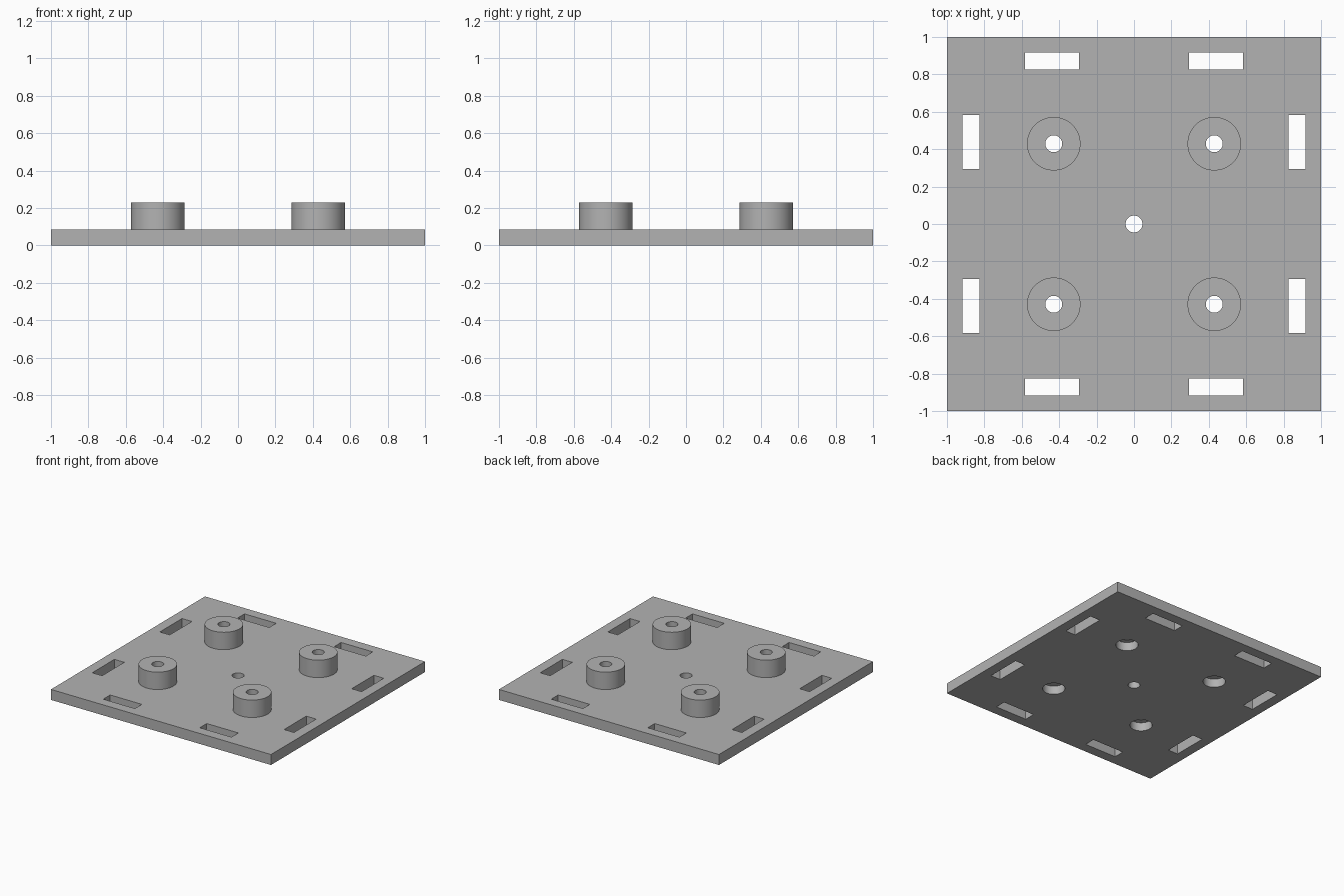
import bpy
import bmesh
import math
from mathutils import Matrix

old = bpy.data.objects.get("Cube")
if old:
    bpy.data.objects.remove(old, do_unlink=True)

PLATE_TOP = 0.086
BOSS_TOP = 0.229
BOSS_POS = 0.429
SLOT_ALONG, SLOT_OUT = 0.439, 0.872
SEGMENTS = 64

grey = bpy.data.materials.new("plain grey")
grey.use_nodes = True
colour = (0.45, 0.45, 0.45, 1)
grey.diffuse_color = colour
grey.node_tree.nodes["Principled BSDF"].inputs["Base Color"].default_value = colour


def add_box(bm, x, y, sx, sy, z0, z1):
    place = Matrix.Translation((x, y, (z0 + z1) / 2))
    bmesh.ops.create_cube(bm, size=1, matrix=place @ Matrix.Diagonal((sx, sy, z1 - z0, 1)))


def add_cylinder(bm, x, y, radius, z0, z1):
    bmesh.ops.create_cone(bm, cap_ends=True, segments=SEGMENTS, radius1=radius, radius2=radius,
                          depth=z1 - z0, matrix=Matrix.Translation((x, y, (z0 + z1) / 2)))


def make_object(name, bm):
    mesh = bpy.data.meshes.new(name)
    bm.to_mesh(mesh)
    bm.free()
    mesh.materials.append(grey)
    obj = bpy.data.objects.new(name, mesh)
    bpy.context.collection.objects.link(obj)
    return obj


def combine(target, tool, operation):
    mod = target.modifiers.new(operation.lower(), 'BOOLEAN')
    mod.operation = operation
    mod.solver = 'EXACT'
    mod.object = tool
    bpy.context.view_layer.objects.active = target
    bpy.ops.object.modifier_apply(modifier=mod.name)
    bpy.data.objects.remove(tool, do_unlink=True)


corners = [(sx, sy) for sx in (-1, 1) for sy in (-1, 1)]

# Square base plate
bm = bmesh.new()
add_box(bm, 0, 0, 2, 2, 0, PLATE_TOP)
plate = make_object("mounting_plate", bm)

# Four round bosses, rooted in the plate
bm = bmesh.new()
for sx, sy in corners:
    add_cylinder(bm, sx * BOSS_POS, sy * BOSS_POS, 0.143, PLATE_TOP / 2, BOSS_TOP)
combine(plate, make_object("bosses", bm), 'UNION')

# Centre hole, boss screw holes and edge slots
bm = bmesh.new()
add_cylinder(bm, 0, 0, 0.045, -0.1, 0.4)
for sx, sy in corners:
    add_cylinder(bm, sx * BOSS_POS, sy * BOSS_POS, 0.045, -0.1, 0.4)
    add_box(bm, sx * SLOT_ALONG, sy * SLOT_OUT, 0.288, 0.09, -0.1, 0.2)
    add_box(bm, sx * SLOT_OUT, sy * SLOT_ALONG, 0.09, 0.288, -0.1, 0.2)
combine(plate, make_object("hole_cutter", bm), 'DIFFERENCE')

# Wider screw head recesses underneath the bosses
bm = bmesh.new()
for sx, sy in corners:
    add_cylinder(bm, sx * BOSS_POS, sy * BOSS_POS, 0.084, -0.1, 0.07)
combine(plate, make_object("recess_cutter", bm), 'DIFFERENCE')

# Smooth round walls with crisp edges
bpy.ops.object.select_all(action='DESELECT')
plate.select_set(True)
bpy.context.view_layer.objects.active = plate
bpy.ops.object.shade_smooth_by_angle(angle=math.radians(30))
